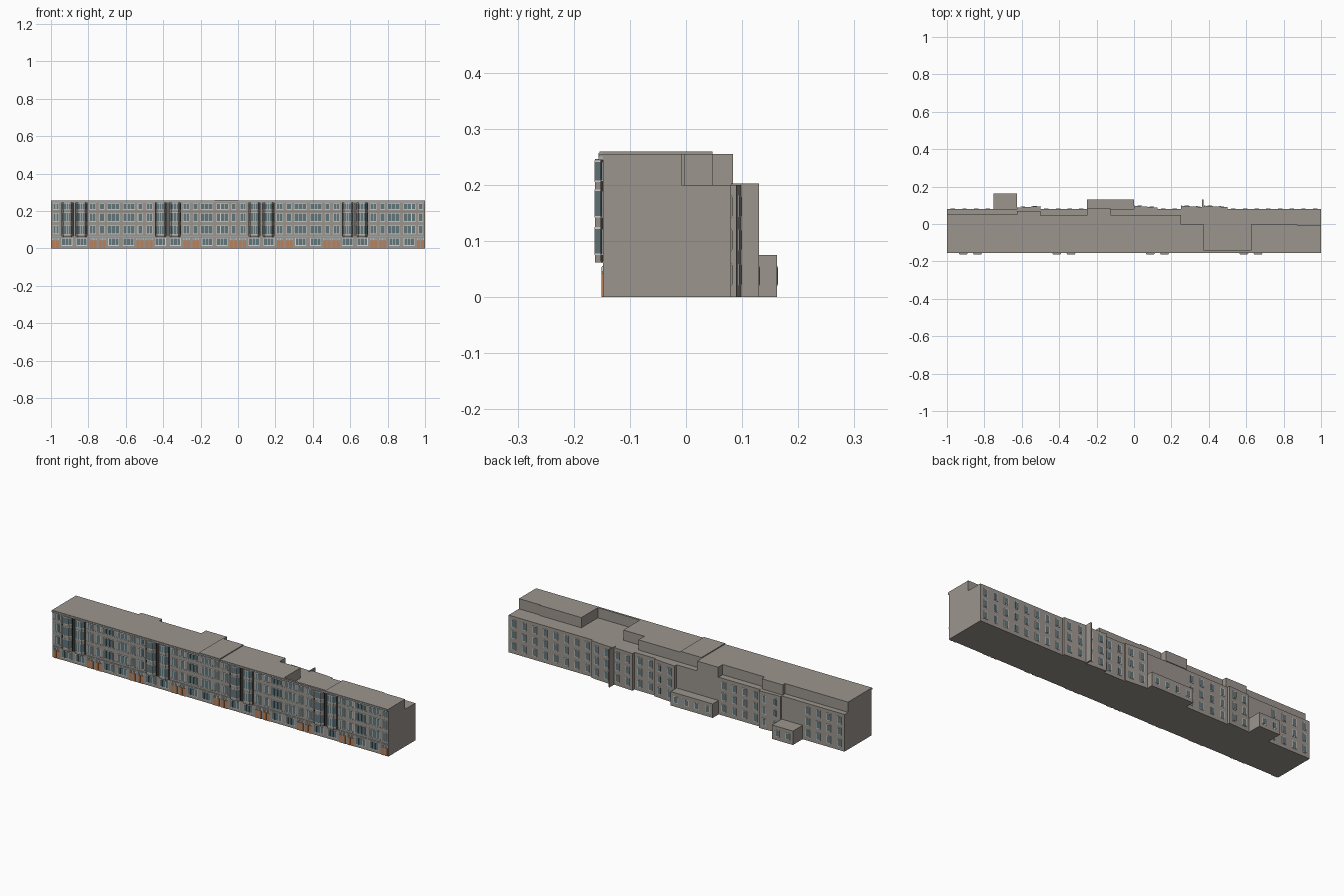
import bpy
import bmesh

if "Cube" in bpy.data.objects:
    bpy.data.objects.remove(bpy.data.objects["Cube"])


def material(name, r, g, b):
    m = bpy.data.materials.new(name)
    m.use_nodes = True
    m.diffuse_color = (r, g, b, 1)
    m.node_tree.nodes["Principled BSDF"].inputs["Base Color"].default_value = (r, g, b, 1)
    return m


STONE = material("warm grey stone", .33, .30, .27)
GLASS = material("blue grey glass", .12, .18, .20)
WHITE = material("white frame", .66, .66, .64)
ORANGE = material("orange door", .50, .22, .10)
DARK = material("dark metal", .03, .03, .03)
PALE = material("pale cornice", .42, .45, .44)


class Part:
    """A named mesh gathered from simple upright prisms."""

    def __init__(self, name, mat):
        self.name, self.mat, self.bm = name, mat, bmesh.new()

    def prism(self, outline, z0, z1):
        low = [self.bm.verts.new((x, y, z0)) for x, y in outline]
        high = [self.bm.verts.new((x, y, z1)) for x, y in outline]
        n = len(low)
        self.bm.faces.new(low[::-1])
        self.bm.faces.new(high)
        for i in range(n):
            j = (i + 1) % n
            self.bm.faces.new((low[i], low[j], high[j], high[i]))

    def box(self, xa, xb, ya, yb, z0, z1):
        x0, x1 = sorted((xa, xb))
        y0, y1 = sorted((ya, yb))
        self.prism([(x0, y0), (x1, y0), (x1, y1), (x0, y1)], z0, z1)

    def finish(self):
        bmesh.ops.recalc_face_normals(self.bm, faces=self.bm.faces)
        mesh = bpy.data.meshes.new(self.name)
        self.bm.to_mesh(mesh)
        self.bm.free()
        mesh.materials.append(self.mat)
        bpy.context.collection.objects.link(bpy.data.objects.new(self.name, mesh))


FRONT, BACK, TERRACE, TOP = -.148, .08, .2, .255
HOUSE = .125

lower = Part("lower_storeys", STONE)
upper = Part("upper_storey", STONE)
roof = Part("roof_slabs", STONE)
extensions = Part("rear_extensions", STONE)
cornice = Part("front_cornice", PALE)
bays = Part("bay_windows", STONE)
bay_glass = Part("bay_glass", GLASS)
bay_trim = Part("bay_trim", WHITE)
frames = Part("window_frames", WHITE)
panes = Part("window_panes", GLASS)
doors = Part("front_doors", ORANGE)
pipes = Part("drain_pipes", DARK)
sills = Part("stone_sills", PALE)


def window(xa, xb, z0, z1, y=FRONT, out=-1, count=1, rim=.003):
    """Framed window on a wall facing -y (out=-1) or +y (out=1)."""
    x0, x1 = sorted((xa, xb))
    frames.box(x0, x1, y, y + out * .002, z0, z1)
    step = (x1 - x0 - rim) / count
    for i in range(count):
        left = x0 + rim + i * step
        panes.box(left, left + step - rim, y, y + out * .003, z0 + rim, z1 - rim)


# main body and set-back top storey: x start, x end, rear edge, height
lower.box(-1, 1, FRONT, BACK, 0, TERRACE)
for x0, x1, rear, top in [
        (-1, -.625, .05, TOP), (-.625, -.5, .07, TOP), (-.5, -.25, .045, TOP),
        (-.25, -.125, .084, TOP), (-.125, 0, .047, .26), (0, .25, .047, TOP),
        (.25, .375, -.003, TOP), (.375, .625, FRONT + .005, TOP),
        (.625, .875, -.003, TOP), (.875, 1, -.008, TOP)]:
    upper.box(x0, x1, FRONT, rear, TERRACE, top - .004)
    roof.box(x0, x1, FRONT - .006, rear, top - .004, top)
    cornice.box(x0, x1, FRONT - .008, FRONT, top - .010, top - .003)

# rear low annexes and the party wall fin
for x0, x1, rear in [(-.75, -.625, .162), (-.25, 0, .13)]:
    extensions.box(x0, x1, BACK, rear, 0, .075)
    n = round((x1 - x0) / .0625)
    for i in range(n):
        c = x0 + (i + .5) * .0625
        window(c - .013, c + .013, .02, .056, rear - .001, 1)
extensions.box(.364, .371, BACK, .13, 0, .203)

# slanted rear walls: start x, rear edge at each end
slanted = {-.625: (.088, .095), 0: (.098, .088), .25: (.098, .09), .375: (.098, .09)}
for x, (ya, yb) in slanted.items():
    extensions.prism([(x, BACK), (x + HOUSE, BACK), (x + HOUSE, yb), (x, ya)], 0, TERRACE)


def rear_house(x):
    ya, yb = slanted.get(x, (BACK, BACK))
    for c in (.25, .75):
        y = max(ya + (yb - ya) * c, BACK) + (.001 if ya != yb else 0)
        m = x + HOUSE * c
        for z in (.02, .082, .142):
            window(m - .012, m + .012, z, z + .04, y, 1)


def bay(c):
    """Splayed bay standing on the first floor."""
    def outline(grow):
        a, b = .019 + grow, .028 + grow
        y = -.162 - grow
        return [(c - b, FRONT), (c - a, y), (c + a, y), (c + b, FRONT)]
    bays.prism(outline(0), .062, .246)
    for z, h in ((.078, .044), (.145, .044), (.208, .033)):
        bay_glass.prism(outline(.0006), z, z + h)
        for edge in (z - .003, z + h):
            bay_trim.prism(outline(.001), edge, edge + .003)
        for s in (-.0185, -.006, .006, .0185):
            bay_trim.box(c + s - .001, c + s + .001, -.162, -.163, z, z + h)


def front_house(x, flip, has_bay):
    """House front measured from its door side, mirrored when flipped."""
    def at(u):
        return x + HOUSE - u if flip else x + u
    # ground floor
    doors.box(at(.006), at(.022), FRONT, FRONT - .003, 0, .043)
    doors.box(at(.026), at(.042), FRONT, FRONT - .003, 0, .043)
    window(at(.006), at(.042), .045, .056, count=2, rim=.002)
    window(at(.056), at(.114), .014, .056, count=3)
    sills.box(at(0), at(HOUSE), FRONT, FRONT - .003, .061, .064)
    # upper floors
    for z, h in ((.077, .045), (.144, .045), (.209, .032)):
        if has_bay:
            window(at(.010), at(.044), z, z + h, count=2)
        else:
            window(at(.010), at(.036), z, z + h, count=1)
            window(at(.050), at(.116), z, z + h, count=3)
            sills.box(at(.048), at(.118), FRONT, FRONT - .004, z - .003, z)
        sills.box(at(.008), at(.046 if has_bay else .038), FRONT, FRONT - .004, z - .003, z)
    if has_bay:
        bay(at(.087))
        for u in (.055, .119):
            pipes.box(at(u), at(u + .003), FRONT, FRONT - .004, .064, .246)


# row of sixteen houses, mirrored in pairs, every other pair with bays
for i in range(16):
    x = -1 + i * HOUSE
    front_house(x, i % 2 == 1, i % 4 < 2)
    if i not in (2, 6, 7):
        rear_house(x)

for part in (lower, upper, roof, extensions, cornice, bays, bay_glass, bay_trim,
             frames, panes, doors, pipes, sills):
    part.finish()
